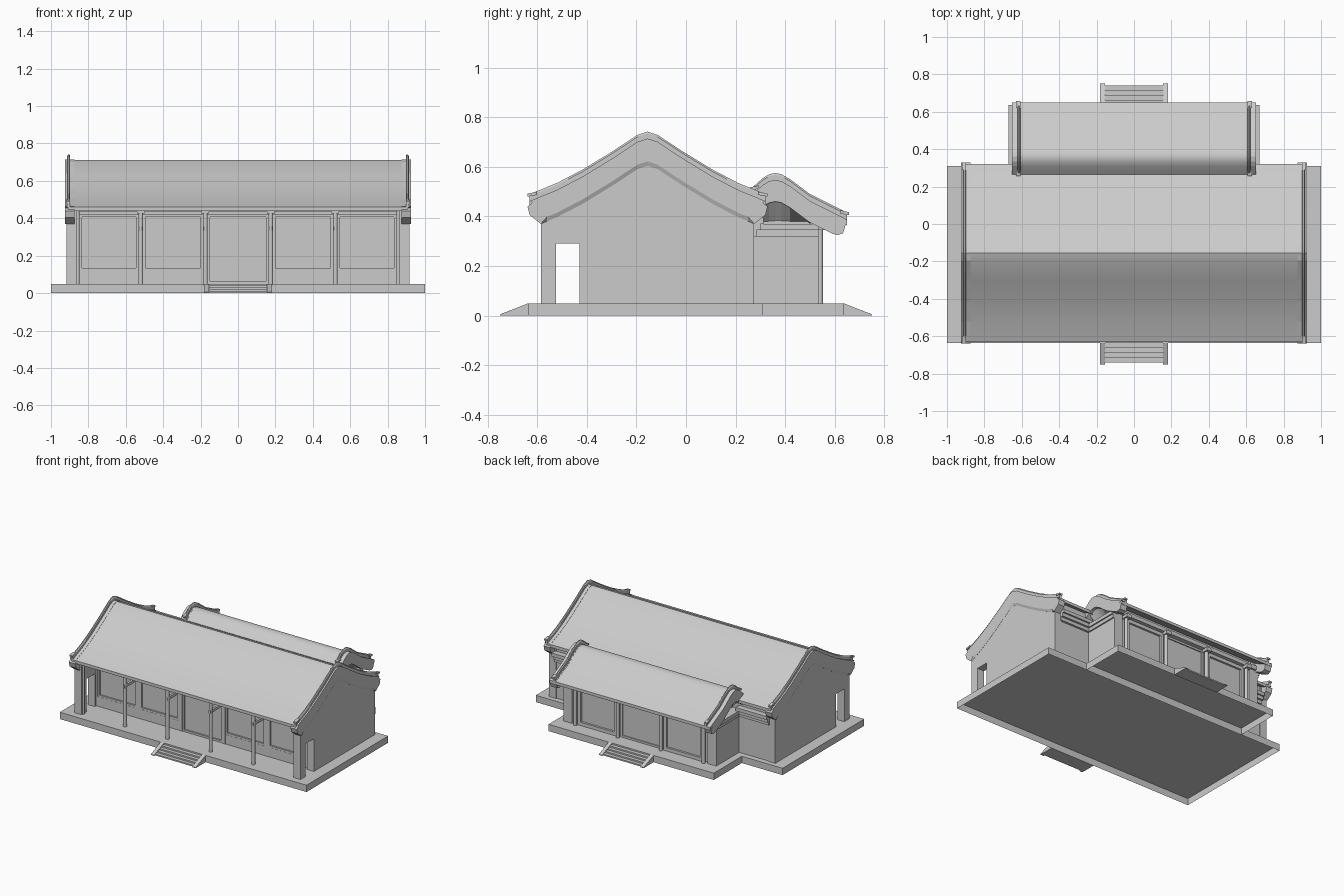
import bpy, bmesh, math
from mathutils import Matrix

cube = bpy.data.objects.get("Cube")
if cube:
    bpy.data.objects.remove(cube, do_unlink=True)

stone = bpy.data.materials.new("pale_grey")
stone.use_nodes = True
GREY = (0.6, 0.6, 0.6, 1)
stone.diffuse_color = GREY
stone.node_tree.nodes["Principled BSDF"].inputs["Base Color"].default_value = GREY


def finish(name, bm, smooth=False):
    bmesh.ops.recalc_face_normals(bm, faces=bm.faces)
    mesh = bpy.data.meshes.new(name)
    bm.to_mesh(mesh)
    bm.free()
    mesh.materials.append(stone)
    obj = bpy.data.objects.new(name, mesh)
    bpy.context.collection.objects.link(obj)
    if smooth:
        bpy.ops.object.select_all(action='DESELECT')
        obj.select_set(True)
        bpy.context.view_layer.objects.active = obj
        bpy.ops.object.shade_smooth_by_angle(angle=math.radians(25))
    return obj


def loft(name, sections, smooth=False):
    """Solid through (y, z) outlines placed at successive x positions."""
    bm = bmesh.new()
    rings = [[bm.verts.new((x, y, z)) for y, z in pts] for x, pts in sections]
    for a, b in zip(rings, rings[1:]):
        for i in range(len(a)):
            j = (i + 1) % len(a)
            bm.faces.new((a[i], a[j], b[j], b[i]))
    bm.faces.new(rings[0])
    bm.faces.new(rings[-1])
    return finish(name, bm, smooth)


def box(name, x0, x1, y0, y1, z0, z1):
    return loft(name, [(x, [(y0, z0), (y1, z0), (y1, z1), (y0, z1)]) for x in (x0, x1)])


def cylinder(name, x, y, z0, z1, r):
    bm = bmesh.new()
    bmesh.ops.create_cone(bm, cap_ends=True, segments=16, radius1=r, radius2=r, depth=z1 - z0,
                          matrix=Matrix.Translation((x, y, (z0 + z1) / 2)))
    return finish(name, bm, True)


def shift(line, dz):
    return [(y, z + dz) for y, z in line]


def band(line, top, bottom):
    return shift(line, top) + shift(line, bottom)[::-1]


def clip(line, y0, y1):
    """Part of a roof line between two depths, with interpolated ends."""
    def at(y):
        for (a, za), (b, zb) in zip(line, line[1:]):
            if a <= y <= b:
                return (y, za + (zb - za) * (y - a) / (b - a))
    return [at(y0)] + [p for p in line if y0 < p[0] < y1] + [at(y1)]


# Roof lines, front eave to back eave
RIDGE = -0.155
half = [(-0.475, 0.46), (-0.365, 0.505), (-0.265, 0.557), (-0.145, 0.63), (-0.04, 0.699)]
main_line = ([(RIDGE + d, z) for d, z in half] + [(RIDGE, 0.712)]
             + [(RIDGE - d, z) for d, z in half[::-1]])
wing_line = [(0.265, 0.485), (0.31, 0.525), (0.335, 0.54), (0.36, 0.545), (0.385, 0.54),
             (0.42, 0.52), (0.5, 0.46), (0.58, 0.42), (0.65, 0.385)]


# Open-bottomed platforms
def platform(name, x, y0, y1):
    bm = bmesh.new()
    bmesh.ops.create_cube(bm, size=1, matrix=Matrix.Translation((0, (y0 + y1) / 2, 0.025))
                          @ Matrix.Diagonal((2 * x, y1 - y0, 0.05, 1)))
    bm.normal_update()
    bmesh.ops.delete(bm, geom=[f for f in bm.faces if f.normal.z < -0.5], context='FACES')
    finish(name, bm)


platform("main_platform", 1, -0.635, 0.31)
platform("wing_platform", 0.67, 0.308, 0.635)

# Stairs with sloping cheeks, front and back
for side, label in ((-1, "front"), (1, "back")):
    for s in (-1, 1):
        tri = [(side * 0.635, 0), (side * 0.75, 0), (side * 0.75, 0.005), (side * 0.635, 0.05)]
        loft(label + "_stair_cheek", [(s * 0.155, tri), (s * 0.182, tri)])
    for i in range(4):
        edge = 0.74 - 0.026 * i
        box(label + "_stair_tread", -0.155, 0.155, side * 0.635, side * edge, 0, 0.01 * (i + 1))

# Main hall and rear wing bodies
body = [(-0.4, 0.05)] + clip(shift(main_line, -0.02), -0.4, 0.27) + [(0.27, 0.05)]
loft("main_hall", [(-0.87, body), (0.87, body)])
body = [(0.2, 0.05)] + clip(shift(wing_line, -0.02), 0.266, 0.515) + [(0.515, 0.05)]
loft("rear_wing", [(-0.57, body), (0.57, body)])

# Roof sheets
for name, line, x in (("main_roof", main_line, 0.91), ("wing_roof", wing_line, 0.65)):
    loft(name, [(-x, band(line, 0, -0.022)), (x, band(line, 0, -0.022))], True)

# Gable ends
for s in (-1, 1):
    # Main gable wall with side doorway to the porch
    wall = ([(-0.585, 0.05)] + clip(shift(main_line, -0.03), -0.585, 0.275)
            + [(0.275, 0.05), (-0.43, 0.05), (-0.43, 0.29), (-0.525, 0.29), (-0.525, 0.05)])
    loft("main_gable_wall", [(s * 0.86, wall), (s * 0.916, wall)])

    # Main bargeboard with a chamfered lower edge and corbelled ends
    def board(drop):
        low = clip(shift(main_line, -drop), -0.56, 0.25)
        ends = [(0.275, 0.37), (0.32, 0.405), (0.329, 0.44), (0.31, 0.455)]
        front = [(2 * RIDGE - y, z) for y, z in ends[::-1]]
        return shift(main_line, 0.002) + ends[::-1] + low[::-1] + front[::-1]
    loft("main_bargeboard", [(s * 0.873, board(0.108)), (s * 0.917, board(0.108)),
                             (s * 0.924, board(0.09))])

    # Wing side wall, stepped cornice, sloping infill and bargeboard
    box("wing_side_wall", s * 0.55, s * 0.62, 0.26, 0.535, 0.05, 0.37)
    for out, z in ((0.63, 0.32), (0.64, 0.345)):
        box("wing_cornice", s * 0.55, s * out, 0.26, 0.535, z, z + 0.025)
    span = clip(wing_line, 0.3, 0.535)
    flat = shift(span, -0.02) + [(y, 0.37) for y, z in span][::-1]
    loft("wing_gable_infill", [(s * 0.56, flat), (s * 0.63, band(span, -0.02, -0.085))])
    low = clip(shift(wing_line, -0.085), 0.28, 0.59)
    edge = (shift(wing_line, 0.002) + [(0.62, 0.385), (0.645, 0.37), (0.633, 0.332), (0.612, 0.325)]
            + low[::-1])
    loft("wing_bargeboard", [(s * 0.6, edge), (s * 0.652, edge)])

    # Verge ridges with flared tips
    for name, line, x in (("main_verge", main_line, 0.905), ("wing_verge", wing_line, 0.615)):
        thin, full = band(line, 0.022, -0.002), band(line, 0.03, -0.002)
        loft(name, [(s * (x - 0.008), thin), (s * (x - 0.003), full),
                    (s * (x + 0.003), full), (s * (x + 0.008), thin)], True)
        for (y, z), d in ((line[0], -1), (line[-1], 1)):
            tip = [(y - d * 0.03, z + 0.04), (y + d * 0.008, z + 0.032),
                   (y + d * 0.008, z + 0.02), (y - d * 0.03, z + 0.027)]
            loft(name + "_tip", [(s * (x - 0.008), tip), (s * (x + 0.015), tip)])

    # Cornice on the exposed back wall
    for out, z in ((0.285, 0.32), (0.3, 0.345), (0.312, 0.37)):
        box("back_cornice", s * 0.62, s * 0.87, 0.26, out, z, z + 0.025)

    # Engaged end posts of the porch
    cylinder("porch_end_post", s * 0.857, -0.565, 0.05, 0.44, 0.009)

# Porch columns and eave beams
COLUMNS = (-0.52, -0.175, 0.175, 0.52)
for x in COLUMNS:
    cylinder("porch_column", x, -0.565, 0.05, 0.44, 0.013)
    box("porch_bracket", x - 0.02, x + 0.02, -0.58, -0.55, 0.425, 0.44)
    box("porch_tie_beam", x - 0.008, x + 0.008, -0.58, -0.39, 0.335, 0.355)
    cylinder("wing_column", x, 0.54, 0.05, 0.36, 0.013)
    box("wing_capital", x - 0.02, x + 0.02, 0.525, 0.57, 0.345, 0.37)
box("porch_beam", -0.87, 0.87, -0.575, -0.555, 0.437, 0.462)
box("wing_beam", -0.61, 0.61, 0.515, 0.55, 0.365, 0.395)


# Framed wall panels
def frame(name, x0, x1, y0, y1, z0, z1, w=0.014):
    for a, b, c, d in ((x0, x1, z0, z0 + w), (x0, x1, z1 - w, z1),
                       (x0, x0 + w, z0 + w, z1 - w), (x1 - w, x1, z0 + w, z1 - w)):
        box(name, a, b, y0, y1, c, d)


posts = (-0.86,) + COLUMNS + (0.86,)
for a, b in zip(posts, posts[1:]):
    box("wall_post", a - 0.012, a + 0.012, -0.415, -0.4, 0.05, 0.47)
    if a * b > 0:
        box("front_dado", a + 0.012, b - 0.012, -0.413, -0.4, 0.05, 0.12)
        frame("front_window_frame", a + 0.012, b - 0.012, -0.412, -0.4, 0.12, 0.42)
    else:
        frame("front_door_frame", a + 0.012, b - 0.012, -0.412, -0.4, 0.05, 0.42)
for a, b in zip(COLUMNS, COLUMNS[1:]):
    if a * b > 0:
        frame("wing_window_frame", a + 0.012, b - 0.012, 0.515, 0.53, 0.05, 0.36, 0.025)
    else:
        frame("wing_door_frame", a + 0.012, b - 0.012, 0.515, 0.523, 0.05, 0.36)
